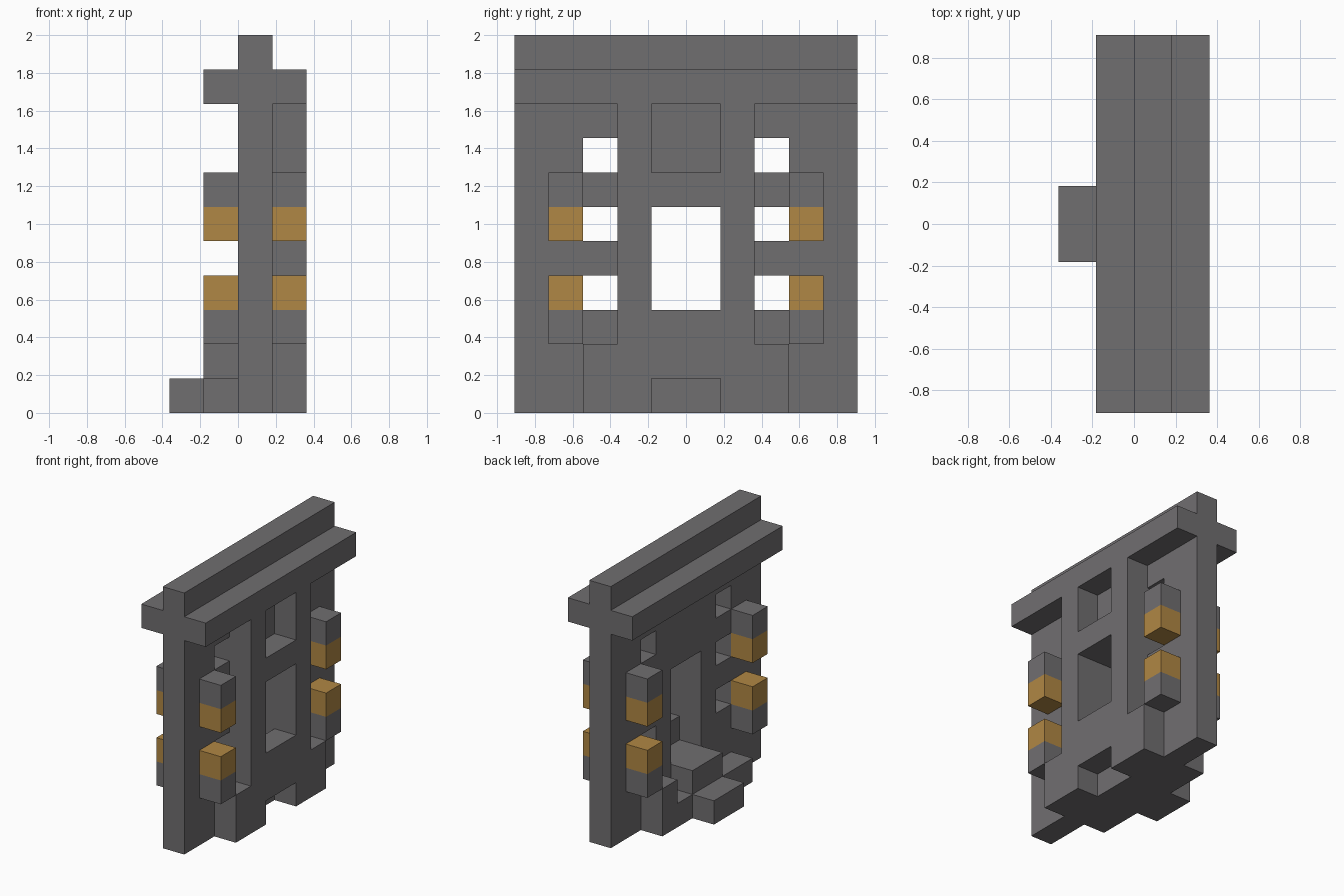
import bpy
import bmesh

cube = bpy.data.objects.get("Cube")
if cube:
    bpy.data.objects.remove(cube, do_unlink=True)

U = 2 / 11  # block size


def material(name, color):
    m = bpy.data.materials.new(name)
    m.use_nodes = True
    m.diffuse_color = color
    m.node_tree.nodes["Principled BSDF"].inputs["Base Color"].default_value = color
    return m


STONE = material("stone grey", (0.163, 0.156, 0.163, 1))
GLOW = material("amber lamp", (0.434, 0.242, 0.058, 1))


def new_object(name, bm, mat):
    bmesh.ops.recalc_face_normals(bm, faces=bm.faces[:])
    mesh = bpy.data.meshes.new(name)
    bm.to_mesh(mesh)
    bm.free()
    mesh.materials.append(mat)
    obj = bpy.data.objects.new(name, mesh)
    bpy.context.collection.objects.link(obj)
    return obj


def box(name, x, y, z, mat=STONE):
    """Block spanning ranges given in whole blocks."""
    bm = bmesh.new()
    bmesh.ops.create_cube(bm, size=1)
    for v in bm.verts:
        for i, (lo, hi) in enumerate((x, y, z)):
            v.co[i] = U * (lo if v.co[i] < 0 else hi)
    return new_object(name, bm, mat)


def slab(name, x0, ys, zs, holes):
    """Upright slab one block thick, with rectangular (y, z) openings."""
    bm = bmesh.new()

    def solid(y, z):
        if not (ys[0] <= y < ys[1] and zs[0] <= z < zs[1]):
            return False
        return not any(a <= y < b and c <= z < d for (a, b), (c, d) in holes)

    def face(*pts):
        bm.faces.new([bm.verts.new([U * c for c in p]) for p in pts])

    x1 = x0 + 1
    for y in range(*ys):
        for z in range(*zs):
            if not solid(y, z):
                continue
            face((x1, y, z), (x1, y + 1, z), (x1, y + 1, z + 1), (x1, y, z + 1))
            face((x0, y, z), (x0, y, z + 1), (x0, y + 1, z + 1), (x0, y + 1, z))
            for dy in (0, 1):
                if not solid(y + 2 * dy - 1, z):
                    e = y + dy
                    face((x0, e, z), (x1, e, z), (x1, e, z + 1), (x0, e, z + 1))
            for dz in (0, 1):
                if not solid(y, z + 2 * dz - 1):
                    e = z + dz
                    face((x0, y, e), (x1, y, e), (x1, y + 1, e), (x0, y + 1, e))
    bmesh.ops.remove_doubles(bm, verts=bm.verts[:], dist=0.001)
    bmesh.ops.recalc_face_normals(bm, faces=bm.faces[:])
    bmesh.ops.dissolve_limit(bm, angle_limit=0.01, verts=bm.verts[:], edges=bm.edges[:])
    return new_object(name, bm, STONE)


# Main wall with doorway and slots on both sides
slots = [((y, y + 1), (z, z + 1)) for y in (-3, 2) for z in (3, 5, 7)]
slab("main_wall", 0, (-5, 5), (0, 11), slots + [((-1, 1), (2, 6))])

# Raised panel with an open window, an upper niche and a foot notch
slab("raised_panel", 1, (-2, 2), (0, 9),
     [((-1, 1), (3, 6)), ((-1, 1), (7, 9)), ((-1, 1), (0, 1))])
for side, y in (("right", (-3, -2)), ("left", (2, 3))):
    box("panel_foot_" + side, (1, 2), y, (0, 2))

# Long beams under the ridge
box("beam_outer", (1, 2), (-5, 5), (9, 10))
box("beam_inner", (-1, 0), (-5, 5), (9, 10))

# Entrance steps
box("step_base", (-1, 0), (-3, 3), (0, 1))
box("step_upper", (-1, 0), (-1, 1), (1, 2))
box("step_lower", (-2, -1), (-1, 1), (0, 1))
box("step_post", (-1, 0), (2, 3), (1, 2))

# Lamps with stone brackets, on both faces and both ends
for x in ((-1, 0), (1, 2)):
    for y in ((-4, -3), (3, 4)):
        box("lamp_upper", x, y, (5, 6), GLOW)
        box("bracket_upper", x, y, (6, 7))
        box("lamp_lower", x, y, (3, 4), GLOW)
        box("bracket_lower", x, y, (2, 3))
